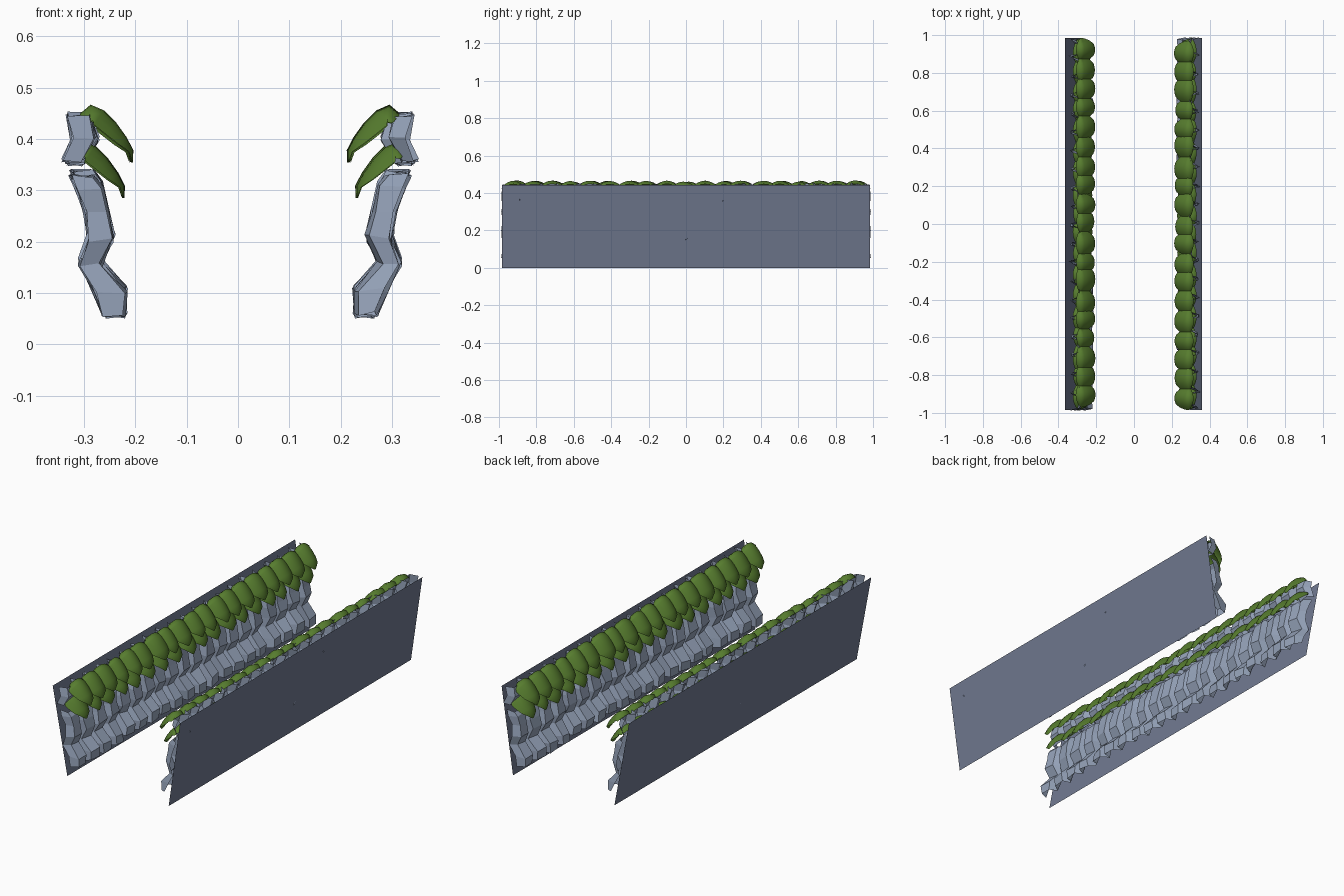
import bpy, bmesh, math, random
from mathutils import Vector

if "Cube" in bpy.data.objects:
    bpy.data.objects.remove(bpy.data.objects["Cube"])
random.seed(4)


def material(name, col):
    m = bpy.data.materials.new(name)
    m.diffuse_color = (*col, 1)
    m.use_nodes = True
    m.node_tree.nodes["Principled BSDF"].inputs["Base Color"].default_value = m.diffuse_color
    return m


STONE = material("pale blue stone", (0.31, 0.375, 0.50))
SLATE = material("dark slate", (0.165, 0.195, 0.285))
MOSS = material("moss green", (0.095, 0.205, 0.028))


def make_object(name, bm, mat, smooth=False):
    me = bpy.data.meshes.new(name)
    bm.to_mesh(me)
    bm.free()
    me.materials.append(mat)
    for p in me.polygons:
        p.use_smooth = smooth
    ob = bpy.data.objects.new(name, me)
    bpy.context.collection.objects.link(ob)
    return ob


def add_grid(bm, rows):
    vs = [[bm.verts.new(p) for p in r] for r in rows]
    for a, b in zip(vs, vs[1:]):
        for i in range(len(a) - 1):
            bm.faces.new((a[i], a[i + 1], b[i + 1], b[i]))


# Rows of (z, x on the proud face, x in the recess), for the left bank
LOWER_ROCK = [(.06, -.220, -.255), (.105, -.218, -.272), (.16, -.266, -.300),
              (.208, -.243, -.283), (.26, -.254, -.290), (.308, -.264, -.308),
              (.332, -.280, -.318)]
UPPER_ROCK = [(.357, -.303, -.332), (.402, -.276, -.315), (.445, -.288, -.326)]


def rock_wall(name, profile, count=20):
    """Folded sheet: upright blocks with narrow recesses between them."""
    bm = bmesh.new()
    pitch = 1.97 / count
    cols = []
    for c in range(count):
        y0 = -0.985 + c * pitch
        dx, dz = random.uniform(-.007, .005), random.uniform(-.007, .007)
        for t, front in ((0, False), (.1, True), (.72, True), (.9, False)):
            tilt = random.uniform(-.006, .003)
            col = []
            for z, xf, xb in profile:
                x = (xf if front else xb) + dx + tilt + random.uniform(-.003, .003)
                y = y0 + (t + random.uniform(-.06, .06)) * pitch
                col.append((x, max(-.988, y), z + dz + random.uniform(-.005, .005)))
            cols.append(col)
    add_grid(bm, cols)
    return make_object(name, bm, STONE)


# Moss: overlapping domed tufts that hang over the rock
ARC = [(-.308, .448), (-.287, .466), (-.262, .455), (-.238, .431),
       (-.218, .403), (-.205, .378), (-.206, .354)]
WIDTH = [.8, .97, 1, .95, .8, .52, .08]


def moss_row(name, shift, count, offset):
    bm = bmesh.new()
    for c in range(count):
        yc = -.92 + offset + c * 1.84 / (count - 1) + random.uniform(-.012, .012)
        half = random.uniform(.062, .078)
        push = random.uniform(-.01, 0) if c % 2 else random.uniform(-.002, .002)
        rows = []
        for i, ((x, z), w) in enumerate(zip(ARC, WIDTH)):
            a, b = ARC[max(i - 1, 0)], ARC[min(i + 1, len(ARC) - 1)]
            n = Vector((a[1] - b[1], b[0] - a[0])).normalized()
            row = []
            for k in range(9):
                v = k / 4 - 1
                drop = -.034 * (v * w) ** 2 + push * .6
                row.append((x + shift[0] + n.x * drop,
                            max(-1, min(1, yc + v * w * half)),
                            z + shift[1] + n.y * drop))
            rows.append(row)
        add_grid(bm, rows)
    return make_object(name, bm, MOSS, True)


left_parts = [rock_wall("lower_rock_left", LOWER_ROCK),
              rock_wall("upper_rock_left", UPPER_ROCK),
              moss_row("upper_moss_left", (0, 0), 19, .004),
              moss_row("lower_moss_left", (-.016, -.069), 18, 0)]

# Right bank: the left bank turned half round
for ob in left_parts:
    other = ob.copy()
    other.name = ob.name.replace("left", "right")
    other.rotation_euler.z = math.pi
    other.location.x = .008
    bpy.context.collection.objects.link(other)

# Leaning backing sheets
for name, top, bottom in (("backing_left", -.365, -.282), ("backing_right", .36, .295)):
    bm = bmesh.new()
    add_grid(bm, [[(top, -.985, .443), (top, .985, .443)],
                  [(bottom, -.985, 0), (bottom, .985, 0)]])
    make_object(name, bm, SLATE)
